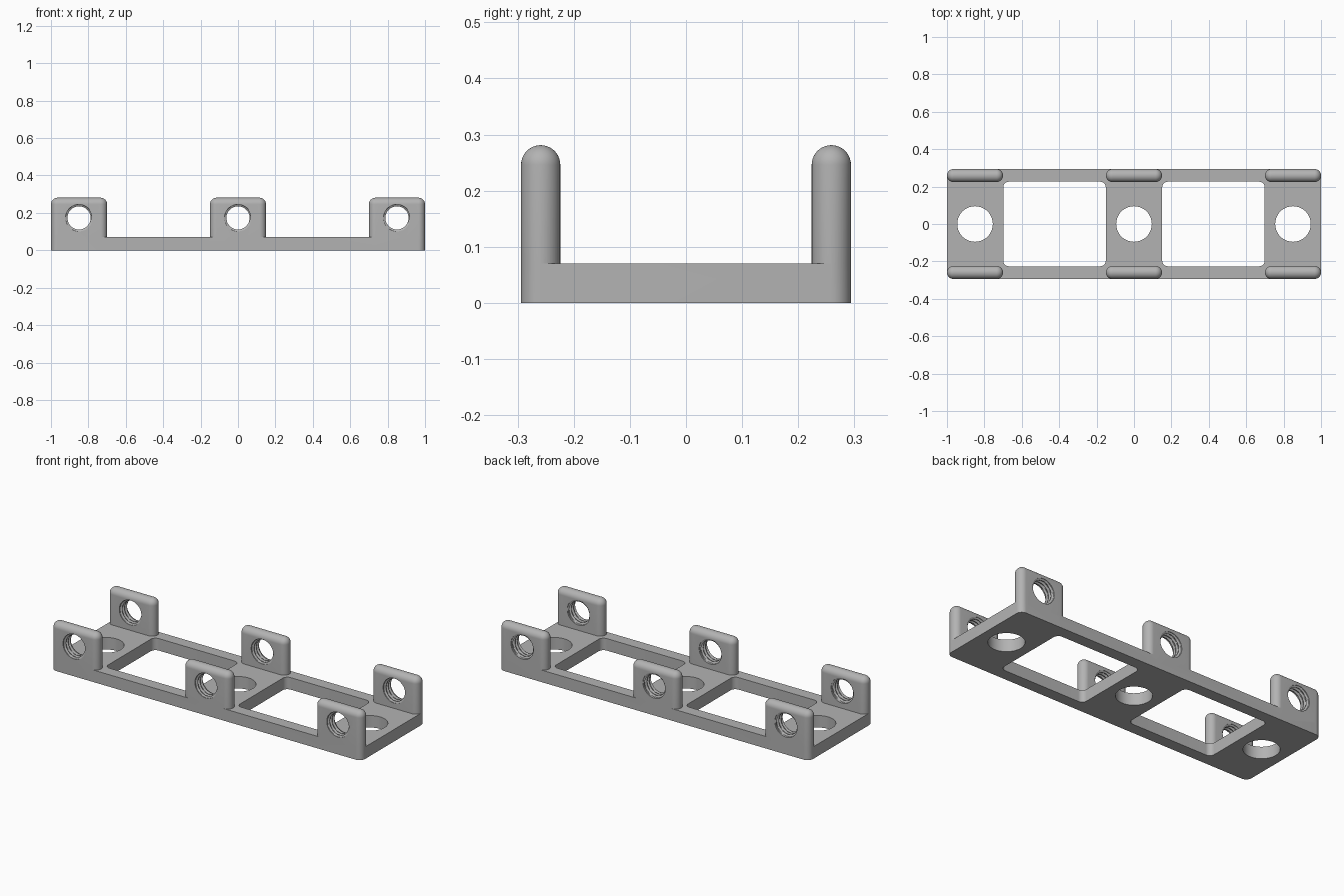
import bpy, bmesh
from math import sin, cos, pi, radians

default = bpy.data.objects.get("Cube")
if default:
    bpy.data.objects.remove(default, do_unlink=True)

# Main sizes
HALF_Y, PLATE_H, TAB_TOP = 0.294, 0.07, 0.281
R = 0.035                      # half the tab thickness
TAB_Y = HALF_Y - R
STATIONS = (-0.85, 0, 0.85)
HOLE_Z = 0.173

grey = bpy.data.materials.new("plain grey")
grey.use_nodes = True
colour = (0.45, 0.45, 0.45, 1)
grey.diffuse_color = colour
grey.node_tree.nodes["Principled BSDF"].inputs["Base Color"].default_value = colour


def make_object(name, bm):
    bmesh.ops.recalc_face_normals(bm, faces=bm.faces[:])
    mesh = bpy.data.meshes.new(name)
    bm.to_mesh(mesh)
    bm.free()
    mesh.materials.append(grey)
    obj = bpy.data.objects.new(name, mesh)
    bpy.context.collection.objects.link(obj)
    return obj


def rounded_outline(half_x, half_y, r, steps=10):
    """Corner-rounded rectangle as a list of points."""
    points = []
    for quarter, (sx, sy) in enumerate(((1, 1), (-1, 1), (-1, -1), (1, -1))):
        for i in range(steps + 1):
            a = (quarter + i / steps) * pi / 2
            points.append((sx * (half_x - r) + r * cos(a),
                           sy * (half_y - r) + r * sin(a)))
    return points


def prism(name, outline, x, z0, z1):
    bm = bmesh.new()
    base = bm.faces.new([bm.verts.new((px + x, py, z0)) for px, py in outline])
    top = bmesh.ops.extrude_face_region(bm, geom=[base])["geom"]
    bmesh.ops.translate(bm, vec=(0, 0, z1 - z0),
                        verts=[v for v in top if isinstance(v, bmesh.types.BMVert)])
    return make_object(name, bm)


def combine(target, tool, operation):
    """Apply one boolean and discard the tool."""
    tool.hide_render = True
    mod = target.modifiers.new("combine", 'BOOLEAN')
    mod.operation, mod.solver, mod.object = operation, 'EXACT', tool
    bpy.context.view_layer.objects.active = target
    bpy.ops.object.modifier_apply(modifier=mod.name)
    bpy.data.objects.remove(tool, do_unlink=True)


def tab(x, y):
    """Upright plate with half-round sides, top and ball corners."""
    bm = bmesh.new()
    half = 0.15 - R
    steps = 10
    for side in (-1, 1):
        for i in range(2 * steps + 1):
            a = -pi / 2 + pi * i / (2 * steps)
            bm.verts.new((x + side * (half + R * cos(a)), y + R * sin(a), 0))
            for j in range(steps):
                b = pi / 2 * j / steps
                bm.verts.new((x + side * (half + R * cos(a) * cos(b)),
                              y + R * sin(a) * cos(b), TAB_TOP - R + R * sin(b)))
        bm.verts.new((x + side * half, y, TAB_TOP))
    bmesh.ops.convex_hull(bm, input=bm.verts[:])
    return make_object("tab", bm)


def thread_cutter(x, y):
    """Cylinder with a helical groove that leaves a thread ridge in the hole."""
    bm = bmesh.new()
    sides, rows, pitch, depth = 48, 40, 0.021, 0.01
    length = 2 * R + 0.01
    rings = []
    for j in range(rows + 1):
        d = length * (j / rows - 0.5)
        fade = min(1, max(0, (R - 0.003 - abs(d)) / 0.004))
        ring = []
        for i in range(sides):
            phase = (d / pitch + i / sides) % 1
            ridge = min(1, max(0, 1.5 - 5 * abs(phase - 0.5)))
            r = 0.072 - depth * fade * ridge
            a = 2 * pi * i / sides
            ring.append(bm.verts.new((x + r * cos(a), y + d, HOLE_Z + r * sin(a))))
        rings.append(ring)
    for low, high in zip(rings, rings[1:]):
        for i in range(sides):
            k = (i + 1) % sides
            bm.faces.new((low[i], low[k], high[k], high[i]))
    bm.faces.new(rings[0])
    bm.faces.new(rings[-1])
    bmesh.ops.triangulate(bm, faces=[f for f in bm.faces if len(f.verts) == 4])
    return make_object("thread_cutter", bm)


# Base plate with two windows and three round holes
bracket = prism("mounting_bracket", rounded_outline(1, HALF_Y, R), 0, 0, PLATE_H)
for x in (-0.425, 0.425):
    combine(bracket, prism("window", rounded_outline(0.274, 0.226, 0.03), x, -0.1, 0.2),
            'DIFFERENCE')
circle = [(0.095 * cos(2 * pi * i / 64), 0.095 * sin(2 * pi * i / 64)) for i in range(64)]
for x in STATIONS:
    combine(bracket, prism("round_hole", circle, x, -0.1, 0.2), 'DIFFERENCE')

# Six upright tabs, each with a threaded hole
for x in STATIONS:
    for y in (-TAB_Y, TAB_Y):
        upright = tab(x, y)
        combine(upright, thread_cutter(x, y), 'DIFFERENCE')
        combine(bracket, upright, 'UNION')

bpy.ops.object.select_all(action='DESELECT')
bracket.select_set(True)
bpy.context.view_layer.objects.active = bracket
bpy.ops.object.shade_smooth_by_angle(angle=radians(30))
